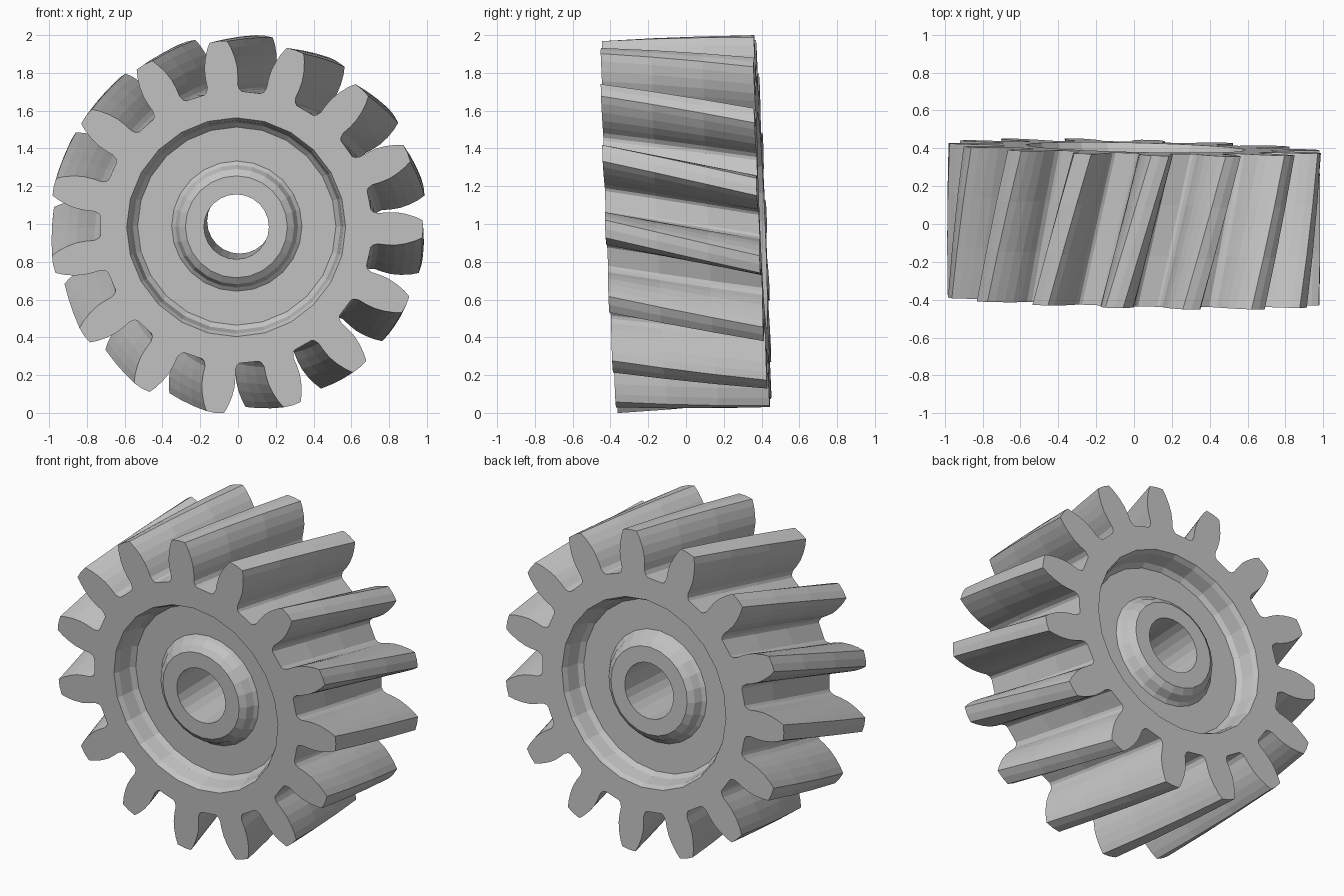
import bpy, bmesh
from math import sin, cos, asin, pi, radians
from mathutils import Vector, Matrix

if "Cube" in bpy.data.objects:
    bpy.data.objects.remove(bpy.data.objects["Cube"], do_unlink=True)

TEETH = 15
HALF_WIDTH = 0.405
TWIST = radians(-13)
START = radians(-0.5)
LAYERS = 3
RING_SIDES = 24

# One tooth flank: radius, half width
FLANK = [(0.72, 0.10), (0.73, 0.088), (0.755, 0.081), (0.80, 0.086),
         (0.85, 0.087), (0.90, 0.079), (0.95, 0.064), (0.987, 0.047)]

# Recess and hub section, front half: radius, depth below the front face
SECTION = [(0.58, 0), (0.565, 0.03), (0.55, 0.11), (0.525, 0.135),
           (0.345, 0.135), (0.325, 0.12), (0.305, 0.075), (0.27, 0.05), (0.172, 0.05)]


def metal_material():
    mat = bpy.data.materials.new("plain_grey")
    mat.use_nodes = True
    color = (0.55, 0.55, 0.55, 1)
    mat.diffuse_color = color
    mat.node_tree.nodes["Principled BSDF"].inputs["Base Color"].default_value = color
    return mat


def tooth_outline():
    """Polar points (radius, angle) around the whole gear."""
    flank = [(r, asin(w / r)) for r, w in FLANK]
    tooth = [(r, -a) for r, a in flank] + [(0.99, 0)] + [(r, a) for r, a in reversed(flank)]
    return [(r, a + 2 * pi * i / TEETH) for i in range(TEETH) for r, a in tooth]


def add_loop(bm, polar, y, turn=0):
    return [bm.verts.new((r * cos(a + turn), y, r * sin(a + turn))) for r, a in polar]


def skin(bm, loops):
    """Join neighbouring loops of equal length with quads."""
    for one, two in zip(loops, loops[1:]):
        n = len(one)
        for i in range(n):
            j = (i + 1) % n
            bm.faces.new((one[i], one[j], two[j], two[i]))


def loop_edges(bm, loop):
    return [bm.edges.get((v, loop[i - 1])) for i, v in enumerate(loop)]


bm = bmesh.new()

# Helical teeth
outline = tooth_outline()
tooth_loops = []
for k in range(LAYERS + 1):
    t = k / LAYERS
    tooth_loops.append(add_loop(bm, outline, HALF_WIDTH * (2 * t - 1), START + TWIST * t))
skin(bm, tooth_loops)

# Recesses, hub and bore, the same on both sides
section = [(r, d - HALF_WIDTH) for r, d in SECTION]
section += [(r, -y) for r, y in reversed(section)]
wheel_loops = []
for r, y in section:
    circle = [(r, 2 * pi * i / RING_SIDES) for i in range(RING_SIDES)]
    wheel_loops.append(add_loop(bm, circle, y))
skin(bm, wheel_loops)

# Flat rim faces between the teeth and the recesses
for end, normal in ((0, -1), (-1, 1)):
    edges = loop_edges(bm, tooth_loops[end]) + loop_edges(bm, wheel_loops[end])
    bmesh.ops.triangle_fill(bm, edges=edges, use_beauty=True, normal=(0, normal, 0))

bmesh.ops.recalc_face_normals(bm, faces=bm.faces)

# Lean the gear slightly on its axis and lift it to the ground
lean = Vector((0, 1, 0)).rotation_difference(Vector((0.024, 1, 0.042)))
bm.transform(Matrix.Translation((0, 0, 1)) @ lean.to_matrix().to_4x4())

mesh = bpy.data.meshes.new("helical_gear")
bm.to_mesh(mesh)
bm.free()
mesh.materials.append(metal_material())
gear = bpy.data.objects.new("helical_gear", mesh)
bpy.context.scene.collection.objects.link(gear)
